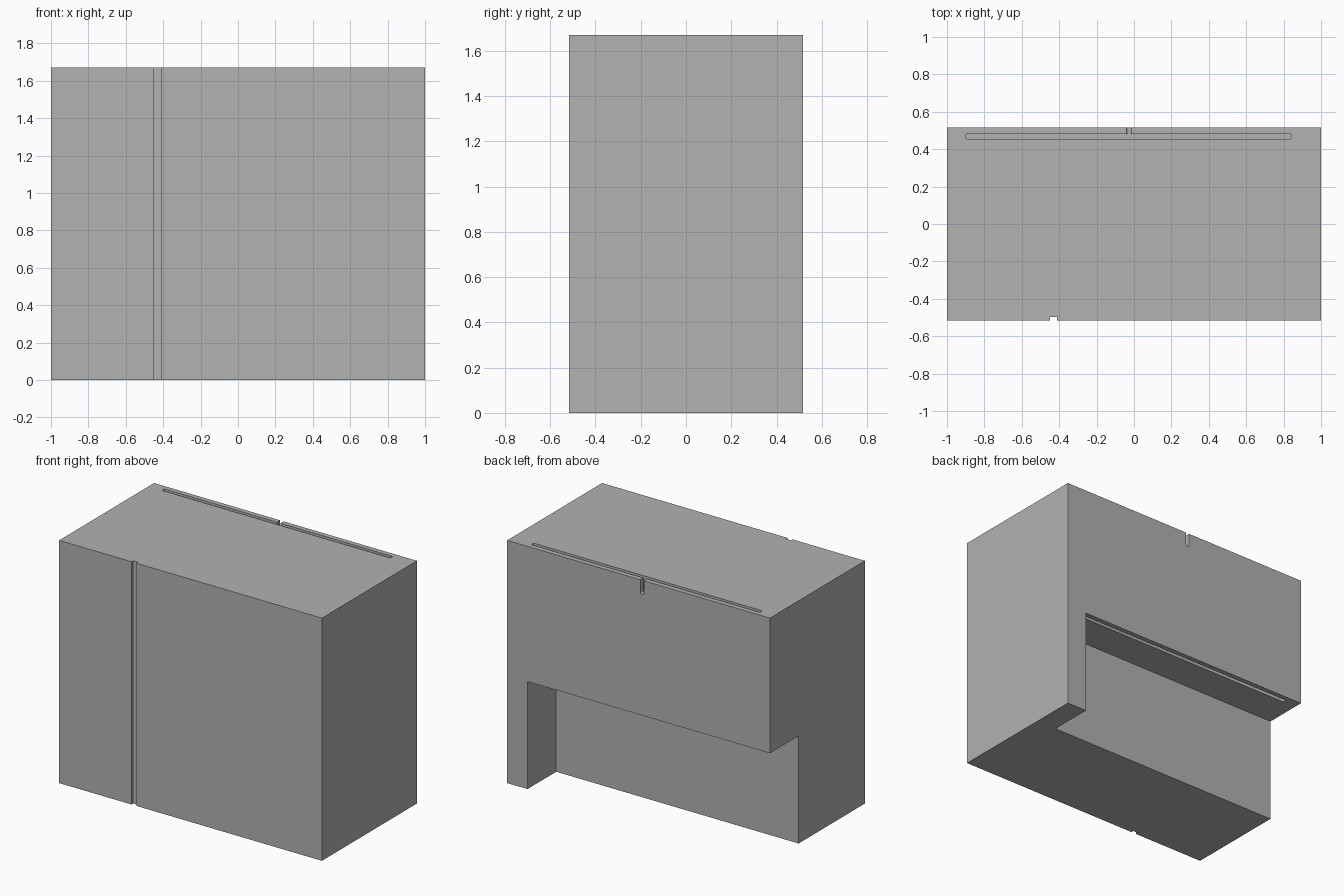
import bpy, bmesh, math
from mathutils import Vector

if "Cube" in bpy.data.objects:
    bpy.data.objects.remove(bpy.data.objects["Cube"])

W, D, H = 1.0, 0.516, 1.67      # half width, half depth, height

grey = bpy.data.materials.new("plain grey")
grey.diffuse_color = (0.445, 0.445, 0.445, 1)
grey.use_nodes = True
grey.node_tree.nodes["Principled BSDF"].inputs["Base Color"].default_value = grey.diffuse_color


def prism(name, pts, direction):
    """Extrude a closed outline of 3D points along a direction."""
    bm = bmesh.new()
    face = bm.faces.new([bm.verts.new(p) for p in pts])
    ext = bmesh.ops.extrude_face_region(bm, geom=[face])
    moved = [g for g in ext["geom"] if isinstance(g, bmesh.types.BMVert)]
    bmesh.ops.translate(bm, verts=moved, vec=Vector(direction))
    bmesh.ops.recalc_face_normals(bm, faces=bm.faces)
    mesh = bpy.data.meshes.new(name)
    bm.to_mesh(mesh)
    bm.free()
    mesh.materials.append(grey)
    obj = bpy.data.objects.new(name, mesh)
    bpy.context.collection.objects.link(obj)
    return obj


def rounded(x0, x1, y0, y1, z, r, steps=4):
    """Rounded rectangle outline at height z."""
    pts = []
    for i, (cx, cy) in enumerate([(x1 - r, y1 - r), (x0 + r, y1 - r),
                                  (x0 + r, y0 + r), (x1 - r, y0 + r)]):
        for s in range(steps + 1):
            a = math.pi / 2 * (i + s / steps)
            pts.append((cx + r * math.cos(a), cy + r * math.sin(a), z))
    return pts


def cut(target, cutter):
    cutter.hide_render = True
    mod = target.modifiers.new("cut", 'BOOLEAN')
    mod.operation, mod.solver, mod.object = 'DIFFERENCE', 'EXACT', cutter
    bpy.context.view_layer.objects.active = target
    bpy.ops.object.modifier_apply(modifier=mod.name)
    bpy.data.objects.remove(cutter)


# Block outline with the shallow groove in the front
gx0, gx1, gy = -0.45, -0.412, -D + 0.018
body = prism("body_block", [(-W, -D, 0), (gx0, -D, 0), (gx0, gy, 0), (gx1, gy, 0),
                            (gx1, -D, 0), (W, -D, 0), (W, D, 0), (-W, D, 0)], (0, 0, H))

# Large recess low in the back, open at one side and at the bottom
rz, ry, rx = 0.74, 0.204, 0.845
cut(body, prism("recess_cutter", [(-1.2, ry, -0.2), (rx, ry, -0.2),
                                  (rx, ry, rz), (-1.2, ry, rz)], (0, 0.6, 0)))

# Long thin slots in the top and in the recess ceiling
for name, z, height in (("top_slot_cutter", H - 0.1, 0.2),
                        ("ceiling_slot_cutter", rz - 0.04, 0.14)):
    cut(body, prism(name, rounded(-0.898, 0.841, 0.455, 0.482, z, 0.007), (0, 0, height)))

# Round-bottomed notch from the back face into the top slot
nx, nr, nz = -0.027, 0.0135, H - 0.085
arc = [(nx + nr * math.cos(math.pi * (1 + i / 8)), 0.47, nz + nr * math.sin(math.pi * (1 + i / 8)))
       for i in range(9)]
cut(body, prism("notch_cutter", arc + [(nx + nr, 0.47, H + 0.1), (nx - nr, 0.47, H + 0.1)],
                (0, 0.1, 0)))

# Smooth only the small rounded corners
bpy.ops.object.select_all(action='DESELECT')
body.select_set(True)
bpy.context.view_layer.objects.active = body
bpy.ops.object.shade_smooth_by_angle(angle=math.radians(30))
